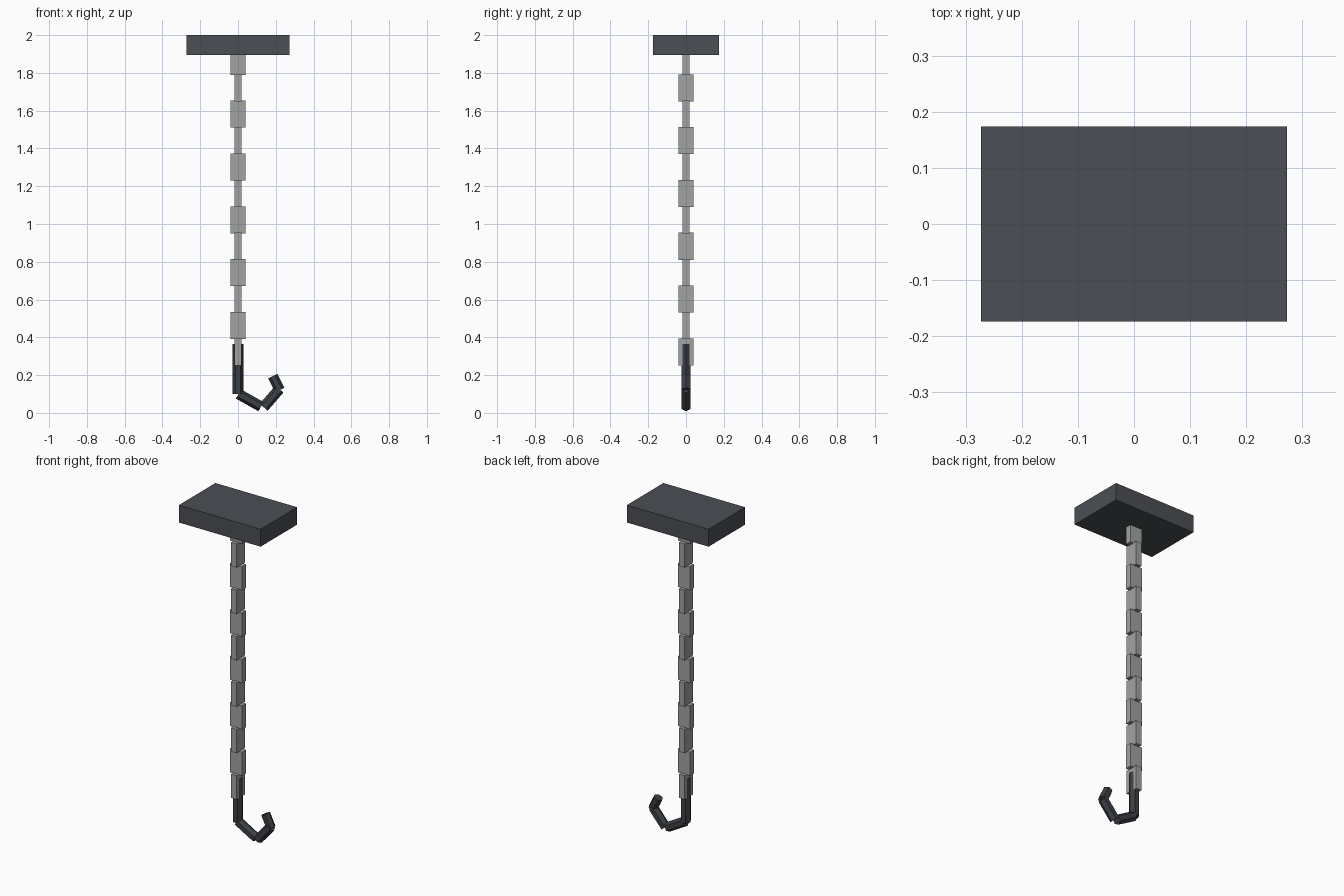
import bpy
import math
from mathutils import Vector

old = bpy.data.objects.get("Cube")
if old:
    bpy.data.objects.remove(old, do_unlink=True)


def make_material(name, color):
    mat = bpy.data.materials.new(name)
    mat.use_nodes = True
    mat.diffuse_color = (*color, 1)
    mat.node_tree.nodes["Principled BSDF"].inputs["Base Color"].default_value = (*color, 1)
    return mat


plate_grey = make_material("dark plate grey", (0.07, 0.077, 0.087))
link_grey = make_material("light steel grey", (0.35, 0.37, 0.36))
hook_grey = make_material("dark iron grey", (0.045, 0.05, 0.058))


def add_box(name, size, z, mat):
    bpy.ops.mesh.primitive_cube_add(size=1, location=(0, 0, z))
    box = bpy.context.object
    box.name = name
    box.scale = size
    box.data.materials.append(mat)


def add_rod(name, start, end, radius, mat):
    """Six-sided rod between two (x, z) points, with a flat side to the front."""
    a, b = Vector((start[0], 0, start[1])), Vector((end[0], 0, end[1]))
    d = b - a
    bpy.ops.mesh.primitive_cylinder_add(
        vertices=6, radius=radius, depth=d.length, location=(a + b) / 2,
        rotation=(0, math.atan2(d.x, d.z), 0))
    rod = bpy.context.object
    rod.name = name
    # Turn the section so corners lie in the hook's plane
    for v in rod.data.vertices:
        v.co.x, v.co.y = v.co.y, -v.co.x
    rod.data.materials.append(mat)


# Ceiling plate
add_box("ceiling_plate", (0.545, 0.348, 0.105), 1.9475, plate_grey)

# Chain of flat links, each turned a quarter from the last
for i in range(12):
    wide, thin = 0.08, 0.037
    size = (thin, wide, 0.143) if i % 2 == 0 else (wide, thin, 0.143)
    add_box(f"chain_link_{i + 1}", size, 0.323 + 0.1398 * i, link_grey)

# Hook made of straight rods
add_rod("hook_shank", (0, 0.365), (0, 0.10), 0.029, hook_grey)
add_rod("hook_bend", (0.003, 0.10), (0.122, 0.033), 0.028, hook_grey)
add_rod("hook_curve", (0.136, 0.03), (0.219, 0.126), 0.028, hook_grey)
add_rod("hook_tip", (0.221, 0.121), (0.184, 0.195), 0.027, hook_grey)
